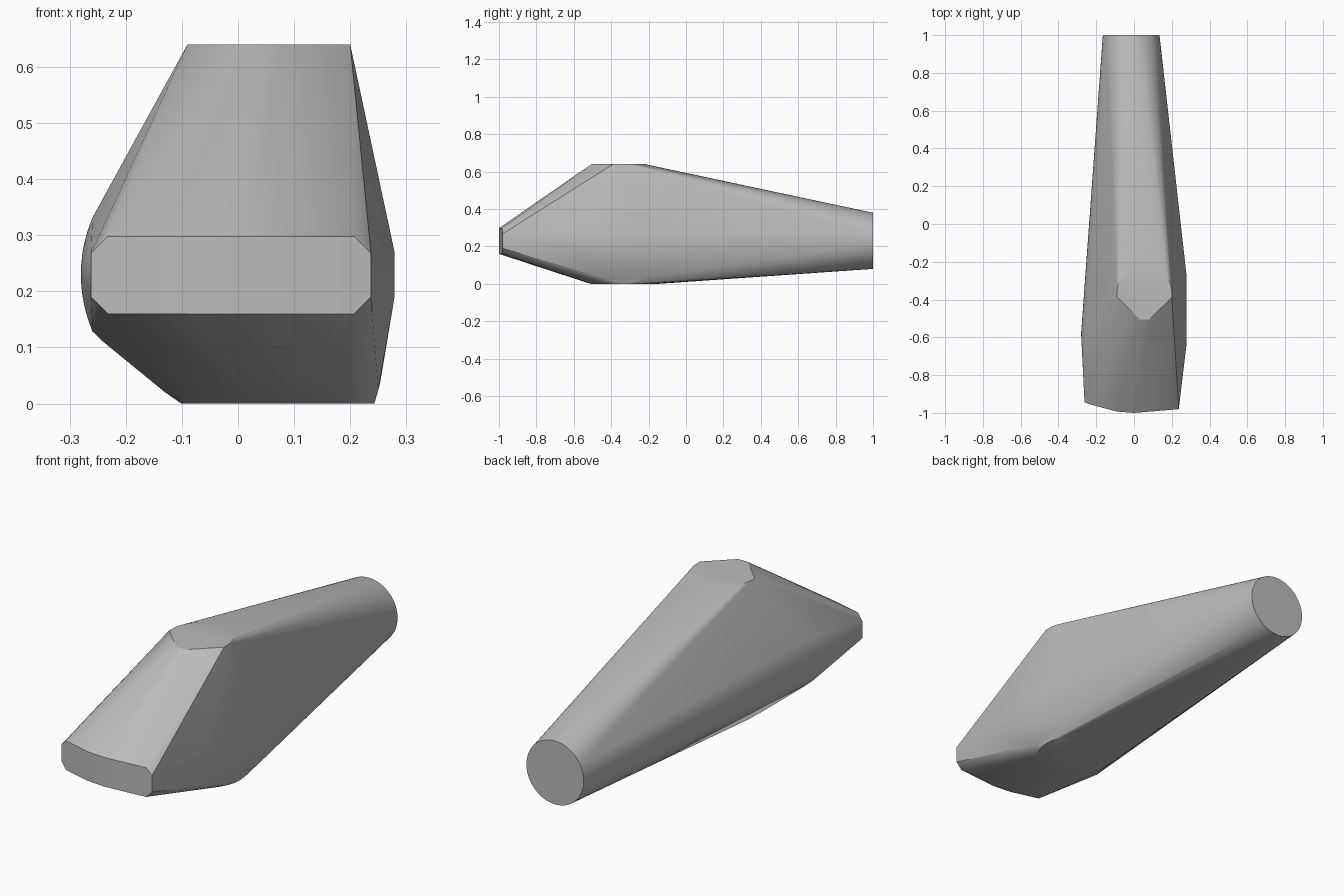
import bpy, bmesh, math

old = bpy.data.objects.get("Cube")
if old:
    bpy.data.objects.remove(old, do_unlink=True)

grey = bpy.data.materials.new("plain grey")
grey.use_nodes = True
colour = (0.5, 0.5, 0.5, 1)
grey.diffuse_color = colour
grey.node_tree.nodes["Principled BSDF"].inputs["Base Color"].default_value = colour


def ring(cx, cy, rx, ry, count, start=0, sweep=360):
    """Points on an ellipse arc, as pairs."""
    steps = count if sweep == 360 else count - 1
    angles = [math.radians(start + sweep * i / steps) for i in range(count)]
    return [(cx + rx * math.cos(a), cy + ry * math.sin(a)) for a in angles]


points = []

# round end of the handle
points += [(x, 1, z) for x, z in ring(-0.015, 0.23, 0.15, 0.15, 64)]

# top flat: round at the back, chamfered at the front
points += [(x, y, 0.64) for x, y in ring(0.055, -0.365, 0.145, 0.145, 33, 0, 180)]
points += [(x, y, 0.64) for x, y in
           [(-0.09, -0.385), (0.03, -0.505), (0.08, -0.505), (0.2, -0.39)]]

# bottom flat, with a slightly raised rim on the left
points += [(x, y, 0) for x, y in ring(0.071, -0.33, 0.172, 0.18, 32)]
points += [(0.253, -0.2, 0.035), (0.25, -0.42, 0.025), (-0.13, -0.4, 0.02)]

# blunt nose plate with chamfered corners
for x, y, inset in [(-0.262, -0.945, 0.03), (-0.232, -0.955, 0), (-0.09, -0.993, 0),
                    (0, -1, 0), (0.207, -0.983, 0), (0.237, -0.98, 0.03)]:
    points += [(x, y, 0.16 + inset), (x, y, 0.298 - inset)]

# left flank: flat panel
points += [(0.279, y, z) for y in (-0.63, -0.28) for z in (0.19, 0.27)]

# right flank: bowed edge
points += [(x, -0.58, z) for x, z in ring(-0.02, 0.23, 0.26, 0.26, 13, 157, 46)]
points += [(-0.24, -0.55, 0.11)]

# skin stretched over all the outlines
bm = bmesh.new()
for p in points:
    bm.verts.new(p)
result = bmesh.ops.convex_hull(bm, input=bm.verts)
loose = {v for v in result["geom_interior"] + result["geom_unused"]
         if isinstance(v, bmesh.types.BMVert) and not v.link_faces}
bmesh.ops.delete(bm, geom=list(loose), context="VERTS")
bmesh.ops.dissolve_limit(bm, angle_limit=math.radians(0.5), verts=bm.verts, edges=bm.edges)
bmesh.ops.recalc_face_normals(bm, faces=bm.faces)
mesh = bpy.data.meshes.new("tapered_body")
bm.to_mesh(mesh)
bm.free()
mesh.materials.append(grey)
body = bpy.data.objects.new("tapered_body", mesh)
bpy.context.collection.objects.link(body)

# smooth the rounded sides, keep the plate edges crisp
bpy.ops.object.select_all(action="DESELECT")
body.select_set(True)
bpy.context.view_layer.objects.active = body
bpy.ops.object.shade_smooth_by_angle(angle=math.radians(25))
